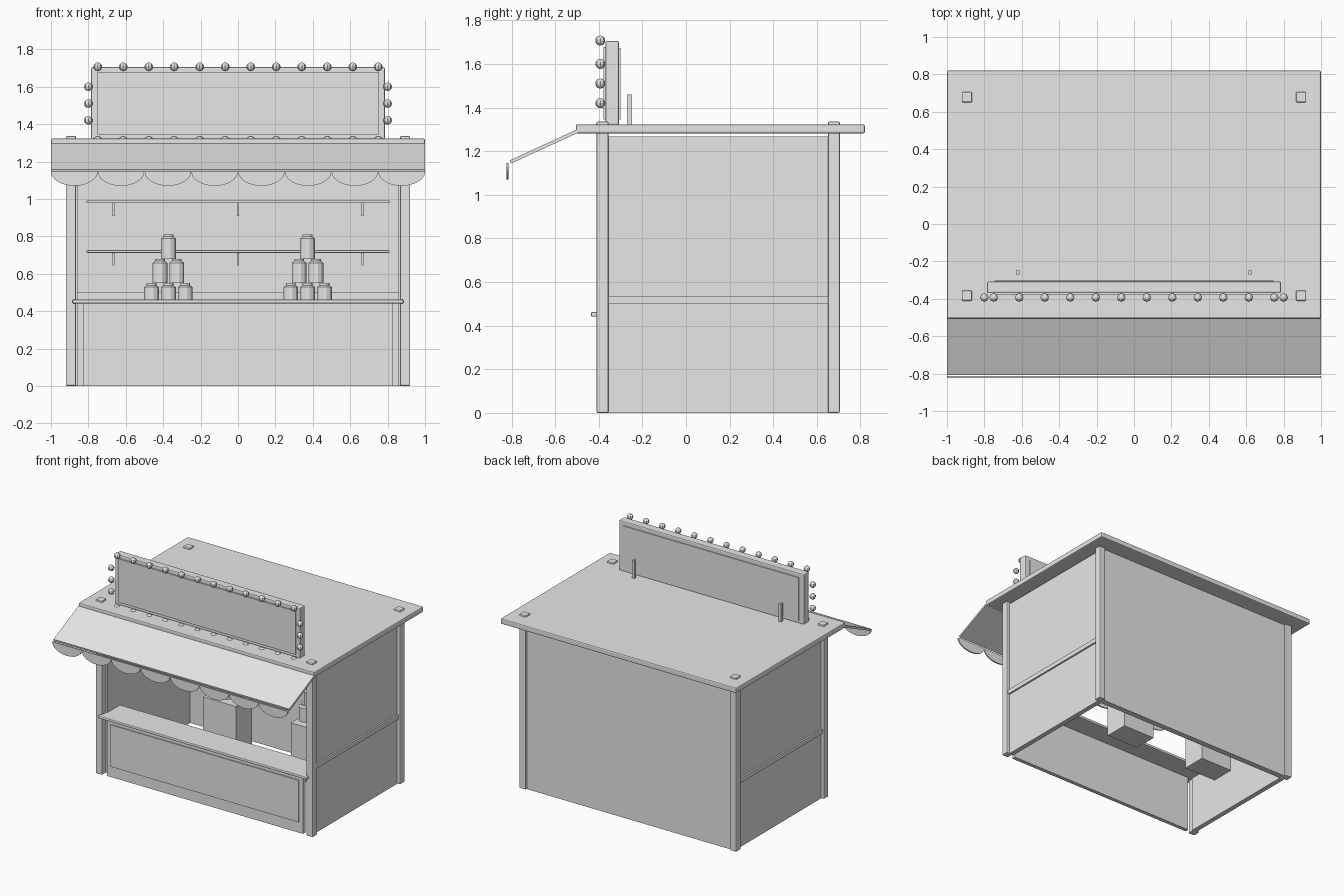
import bpy, bmesh, math

if "Cube" in bpy.data.objects:
    bpy.data.objects.remove(bpy.data.objects["Cube"])

grey = bpy.data.materials.new("light_grey")
grey.diffuse_color = (0.8, 0.8, 0.8, 1)
grey.use_nodes = True
grey.node_tree.nodes["Principled BSDF"].inputs["Base Color"].default_value = grey.diffuse_color


def finish(name, bm):
    bmesh.ops.recalc_face_normals(bm, faces=bm.faces[:])
    me = bpy.data.meshes.new(name)
    bm.to_mesh(me)
    bm.free()
    ob = bpy.data.objects.new(name, me)
    me.materials.append(grey)
    bpy.context.collection.objects.link(ob)
    return ob


def box(name, x, y, z, bevel=0):
    """Box from (min, max) ranges on each axis."""
    bm = bmesh.new()
    bmesh.ops.create_cube(bm, size=1)
    for v in bm.verts:
        v.co = [r[0] + (c + 0.5) * (r[1] - r[0]) for c, r in zip(v.co, (x, y, z))]
    ob = finish(name, bm)
    if bevel:
        m = ob.modifiers.new("bevel", 'BEVEL')
        m.width, m.segments = bevel, 2
    return ob


def prism(name, pts, to3d, a, b):
    """Extrude a 2D outline between two depths."""
    bm = bmesh.new()
    lo = [bm.verts.new(to3d(p, a)) for p in pts]
    hi = [bm.verts.new(to3d(p, b)) for p in pts]
    bm.faces.new(lo)
    bm.faces.new(hi)
    n = len(pts)
    for i in range(n):
        j = (i + 1) % n
        bm.faces.new((lo[i], lo[j], hi[j], hi[i]))
    return finish(name, bm)


def lathe(name, profile, x, y, z, sides):
    """Closed turned shape from (radius, height) rings."""
    bm = bmesh.new()
    rings = []
    for r, h in profile:
        rings.append([bm.verts.new((x + r * math.cos(2 * math.pi * (i + .5) / sides),
                                    y + r * math.sin(2 * math.pi * (i + .5) / sides), z + h))
                      for i in range(sides)])
    for a, b in zip(rings, rings[1:]):
        for i in range(sides):
            j = (i + 1) % sides
            bm.faces.new((a[i], a[j], b[j], b[i]))
    bm.faces.new(rings[0])
    bm.faces.new(rings[-1])
    return finish(name, bm)


def bulb(x, z):
    bm = bmesh.new()
    bmesh.ops.create_uvsphere(bm, u_segments=8, v_segments=6, radius=0.023)
    bmesh.ops.translate(bm, verts=bm.verts, vec=(x, -0.393, z))
    finish("bulb", bm)


# corner posts, side walls and rails
for s, side in ((-1, "left"), (1, "right")):
    for y, end in ((-0.383, "front"), (0.678, "back")):
        c = s * 0.893
        box(f"{end}_{side}_post", (c - .0275, c + .0275), (y - .0275, y + .0275), (0, 1.336), 0.007)
    xs = sorted((s * 0.857, s * 0.895))
    box(f"{side}_wall", xs, (-0.36, 0.66), (0, 1.268))
    box(f"{side}_rail", sorted((s * 0.88, s * 0.908)), (-0.36, 0.655), (0.50, 0.535))

# back wall with lower inner lining
box("back_wall", (-0.87, 0.87), (0.66, 0.69), (0, 1.28))
box("back_wall_lining", (-0.857, 0.857), (0.645, 0.66), (0, 0.50))

# roof
box("roof", (-1, 1), (-0.505, 0.82), (1.281, 1.323), 0.008)

# front counter
box("front_panel", (-0.83, 0.83), (-0.40, -0.37), (0, 0.442))
box("front_panel_plate", (-0.797, 0.797), (-0.408, -0.40), (0.083, 0.404))
box("counter_top", (-0.885, 0.885), (-0.436, -0.20), (0.441, 0.462), 0.006)

# sloping awning and scalloped valance
prism("awning", [(-0.495, 1.302), (-0.807, 1.158), (-0.803, 1.143), (-0.495, 1.284)],
      lambda p, d: (d, p[0], p[1]), -1, 1)
for k in range(8):
    cx = -0.875 + 0.25 * k
    arc = [(cx + 0.125 * math.cos(math.pi * i / 12), 1.146 - 0.076 * math.sin(math.pi * i / 12))
           for i in range(13)]
    prism("valance_scallop", arc, lambda p, d: (p[0], d, p[1]), -0.824, -0.814)

# sign board with plates on both faces and rear props
box("sign_board", (-0.785, 0.785), (-0.37, -0.307), (1.318, 1.705), 0.008)
box("sign_front_plate", (-0.752, 0.752), (-0.379, -0.368), (1.345, 1.678))
box("sign_back_plate", (-0.745, 0.745), (-0.309, -0.301), (1.345, 1.672))
for s in (-1, 1):
    box("sign_prop", (s * 0.622 - .01, s * 0.622 + .01), (-0.27, -0.248), (1.315, 1.46))

# light bulbs around the sign
for i in range(12):
    x = -0.75 + 1.5 * i / 11
    bulb(x, 1.707)
    bulb(x, 1.312)
for s in (-1, 1):
    for z in (1.42, 1.51, 1.60):
        bulb(s * 0.80, z)

# back shelves with brackets
for z in (0.712, 0.978):
    box("shelf", (-0.81, 0.81), (0.53, 0.662), (z, z + 0.014), 0.003)
    for x in (-0.665, 0, 0.665):
        box("shelf_bracket", (x - .006, x + .006), (0.56, 0.662), (z - 0.068, z))

# pedestals with bottle pyramids
bottle = [(0.041, 0), (0.041, 0.108), (0.027, 0.118), (0.027, 0.13)]
for s in (-1, 1):
    cx = s * 0.372
    box("pedestal", (cx - .14, cx + .14), (0.31, 0.50), (0, 0.42))
    for row in range(3):
        n = 3 - row
        for i in range(n):
            lathe("bottle", bottle, cx + (i - (n - 1) / 2) * 0.09, 0.405, 0.42 + 0.13 * row, 12)
